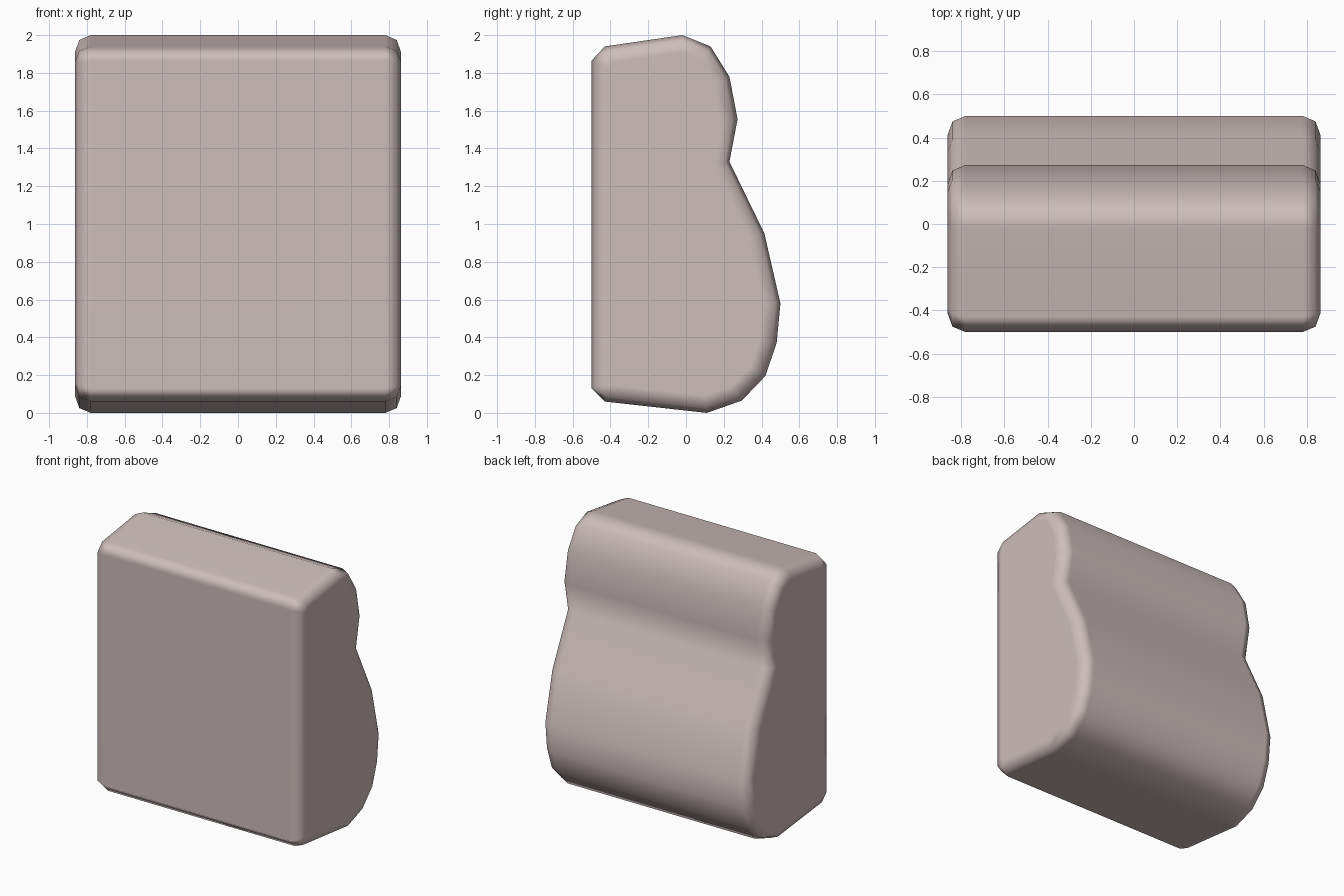
import bpy, bmesh
from mathutils import Vector

if "Cube" in bpy.data.objects:
    bpy.data.objects.remove(bpy.data.objects["Cube"])

# Side outline (y, z), counter-clockwise seen from +x
PROFILE = [(-0.5, 0.13), (-0.43, 0.06), (0.11, 0.0), (0.295, 0.065), (0.42, 0.195),
           (0.48, 0.37), (0.5, 0.58), (0.415, 0.95), (0.23, 1.33), (0.273, 1.555),
           (0.23, 1.78), (0.13, 1.94), (-0.02, 2.0), (-0.43, 1.94), (-0.5, 1.865)]
# Rounded ends: (x, inset of the outline)
RINGS = [(0.78, 0.0), (0.84, 0.025), (0.864, 0.09)]


def inset(points, d):
    """Offset a closed outline inwards by d."""
    pts = [Vector(p) for p in points]
    out = []
    for i, p in enumerate(pts):
        a = (p - pts[i - 1]).normalized()
        b = (pts[(i + 1) % len(pts)] - p).normalized()
        na, nb = Vector((-a.y, a.x)), Vector((-b.y, b.x))
        out.append(p + (na + nb) * d / (1 + na.dot(nb)))
    return out


# Cushion body: outline lofted across x with rounded ends
bm = bmesh.new()
sections = [(-x, d) for x, d in reversed(RINGS)] + RINGS
loops = [[bm.verts.new((x, p.x, p.y)) for p in inset(PROFILE, d)] for x, d in sections]
n = len(PROFILE)
for lo, hi in zip(loops, loops[1:]):
    for i in range(n):
        j = (i + 1) % n
        bm.faces.new((lo[i], lo[j], hi[j], hi[i]))
bm.faces.new(loops[0])
bm.faces.new(loops[-1])
bmesh.ops.recalc_face_normals(bm, faces=bm.faces)
for f in bm.faces:
    f.smooth = True
mesh = bpy.data.meshes.new("back_cushion")
bm.to_mesh(mesh)
bm.free()
body = bpy.data.objects.new("back_cushion", mesh)
bpy.context.collection.objects.link(body)

# Keep the large faces flat while the rounded edges stay smooth
wn = body.modifiers.new("weighted_normals", 'WEIGHTED_NORMAL')
wn.weight = 80

# Pale pinkish grey
mat = bpy.data.materials.new("pale_pink_grey")
mat.diffuse_color = (0.61, 0.51, 0.50, 1)
mat.use_nodes = True
mat.node_tree.nodes["Principled BSDF"].inputs["Base Color"].default_value = mat.diffuse_color
mesh.materials.append(mat)
